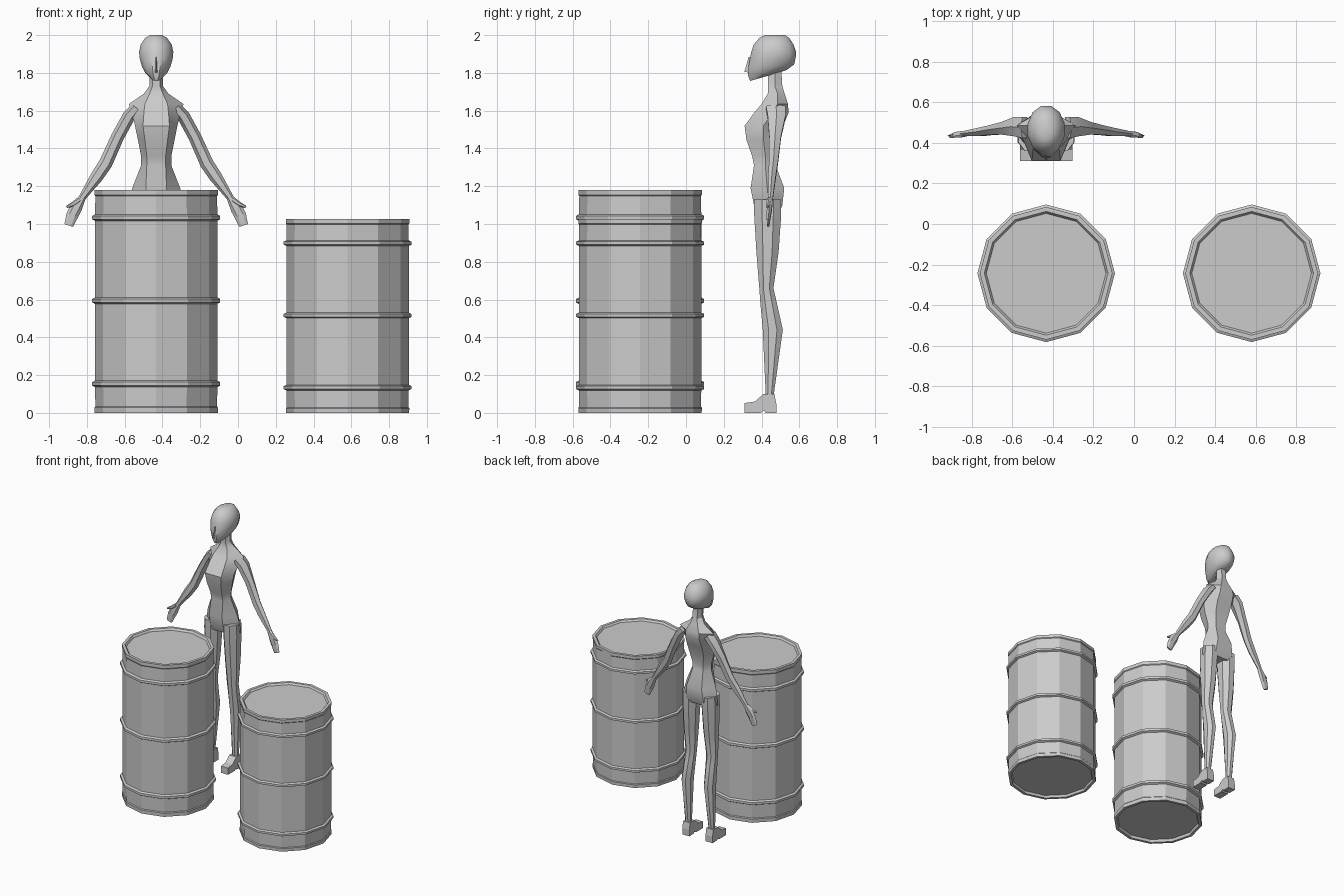
import bpy, bmesh
from math import sin, cos, pi, radians
from mathutils import Vector

FX = -0.433  # centre line of the figure


def loft(name, rings, x=0.0, y=0.0, mirror=False, smooth=0, caps=True):
    """Skin a list of equal-length point rings into one closed mesh."""
    bm = bmesh.new()
    vs = [[bm.verts.new(p) for p in r] for r in rings]
    n = len(vs[0])
    for a, b in zip(vs, vs[1:]):
        for i in range(n):
            j = (i + 1) % n
            bm.faces.new((a[i], a[j], b[j], b[i]))
    if caps:
        bm.faces.new(vs[0])
        bm.faces.new(vs[-1])
    bmesh.ops.recalc_face_normals(bm, faces=bm.faces)
    me = bpy.data.meshes.new(name)
    bm.to_mesh(me)
    bm.free()
    ob = bpy.data.objects.new(name, me)
    bpy.context.collection.objects.link(ob)
    ob.location = (x, y, 0)
    if mirror:
        ob.modifiers.new("mirror", 'MIRROR')
    if smooth:
        bpy.ops.object.select_all(action='DESELECT')
        ob.select_set(True)
        bpy.context.view_layer.objects.active = ob
        bpy.ops.object.shade_smooth_by_angle(angle=radians(smooth))
    return ob


def oval(cx, hw, yf, yb, zf, zb=None, n=12):
    """Oval ring, tilted from height zf at the front to zb at the back."""
    zb = zf if zb is None else zb
    pts = []
    for i in range(n):
        t = 2 * pi * (i + 0.5) / n
        k = (1 + sin(t)) / 2
        pts.append((cx + hw * cos(t), yf + (yb - yf) * k, zf + (zb - zf) * k))
    return pts


def barrel(name, x, s):
    """Twelve-sided drum with three bands and recessed ends."""
    prof = [(0.298, 0.02), (0.305, 0.0), (0.326, 0.0), (0.327, 0.028), (0.322, 0.034)]
    for z in (0.155, 0.595, 1.035):
        prof += [(0.324, z - 0.018), (0.339, z - 0.01), (0.339, z + 0.008), (0.324, z + 0.016)]
    prof += [(0.322, 1.148), (0.327, 1.154), (0.327, 1.18), (0.305, 1.18), (0.295, 1.165)]
    rings = [[(r * cos(i * pi / 6), r * sin(i * pi / 6), z * s) for i in range(12)]
             for r, z in prof]
    loft(name, rings, x, -0.243)


barrel("tall_barrel", -0.433, 1.0)
barrel("short_barrel", 0.58, 0.869)

# torso and neck: z, front half width, front y, side half width, side y, back half width, back y
torso = [
    (1.06, .05, .375, .145, .44, .07, .495),
    (1.10, .055, .36, .146, .44, .075, .51),
    (1.19, .055, .342, .127, .43, .065, .52),
    (1.31, .05, .36, .08, .42, .045, .475),
    (1.36, .05, .35, .08, .42, .045, .472),
    (1.445, .06, .32, .097, .41, .06, .49),
    (1.52, .07, .31, .112, .41, .065, .515),
    (1.59, .065, .362, .13, .46, .06, .543),
    (1.635, .06, .40, .145, .485, .055, .54),
    (1.69, .035, .433, .065, .485, .03, .522),
    (1.73, .02, .435, .036, .47, .02, .51),
    (1.81, .02, .433, .036, .47, .02, .505),
]
loft("torso", [[(-f, yf, z), (f, yf, z), (s, ys, z), (b, yb, z), (-b, yb, z), (-s, ys, z)]
               for z, f, yf, s, ys, b, yb in torso], FX, smooth=30)

# head
loft("head", [
    oval(0, .03, .337, .47, 1.757, 1.795),
    oval(0, .058, .325, .535, 1.785, 1.815),
    oval(0, .078, .325, .577, 1.825, 1.845),
    oval(0, .09, .333, .585, 1.87, 1.88),
    oval(0, .094, .341, .587, 1.91),
    oval(0, .085, .355, .573, 1.95),
    oval(0, .06, .385, .55, 1.985),
    oval(0, .032, .415, .525, 2.0)], FX, smooth=40)

# nose
loft("nose", [[(-.014, .35, 1.80), (0, .309, 1.805), (.014, .35, 1.80)],
              [(-.005, .35, 1.885), (0, .332, 1.885), (.005, .35, 1.885)]], FX)

# legs
loft("leg", [oval(cx, hw, yf, yb, z, n=8) for z, cx, hw, yf, yb in (
    (1.13, .082, .06, .355, .51),
    (1.05, .082, .063, .355, .51),
    (.85, .086, .055, .368, .495),
    (.66, .09, .043, .385, .466),
    (.58, .092, .041, .39, .485),
    (.44, .096, .04, .402, .517),
    (.10, .10, .024, .42, .467),
    (.06, .10, .024, .42, .467))], FX, mirror=True, smooth=25)

# feet: side outline spanned across the width
foot = [(.31, 0), (.31, .052), (.365, .06), (.41, .1), (.468, .1),
        (.478, .05), (.478, 0), (.42, 0), (.415, .014), (.395, 0)]
loft("foot", [[(x, y, z) for y, z in foot] for x in (.07, .13)], FX, mirror=True)


def limb(name, path):
    """Six-sided limb along a path of (x, y, z, half width, half depth)."""
    pts = [Vector(p[:3]) for p in path]
    rings = []
    for i, (p, q) in enumerate(zip(pts, path)):
        d = pts[min(i + 1, len(pts) - 1)] - pts[max(i - 1, 0)]
        w = Vector((d.z, 0, -d.x)).normalized()
        rings.append([p + w * q[3] * cos(k * pi / 3) + Vector((0, q[4] * sin(k * pi / 3), 0))
                      for k in range(6)])
    return loft(name, rings, FX, mirror=True, smooth=25)


# arms, hands and thumbs
limb("arm", [(.105, .475, 1.615, .03, .06), (.145, .48, 1.57, .034, .055),
             (.205, .472, 1.46, .034, .036), (.268, .463, 1.32, .036, .027),
             (.315, .455, 1.25, .034, .024), (.395, .447, 1.135, .018, .015)])
limb("hand", [(.39, .447, 1.14, .018, .015), (.425, .442, 1.085, .033, .016),
              (.445, .438, 1.045, .032, .013), (.463, .435, .992, .024, .007)])
limb("thumb", [(.405, .44, 1.13, .014, .013), (.44, .435, 1.105, .013, .011),
               (.475, .43, 1.09, .006, .006)])
